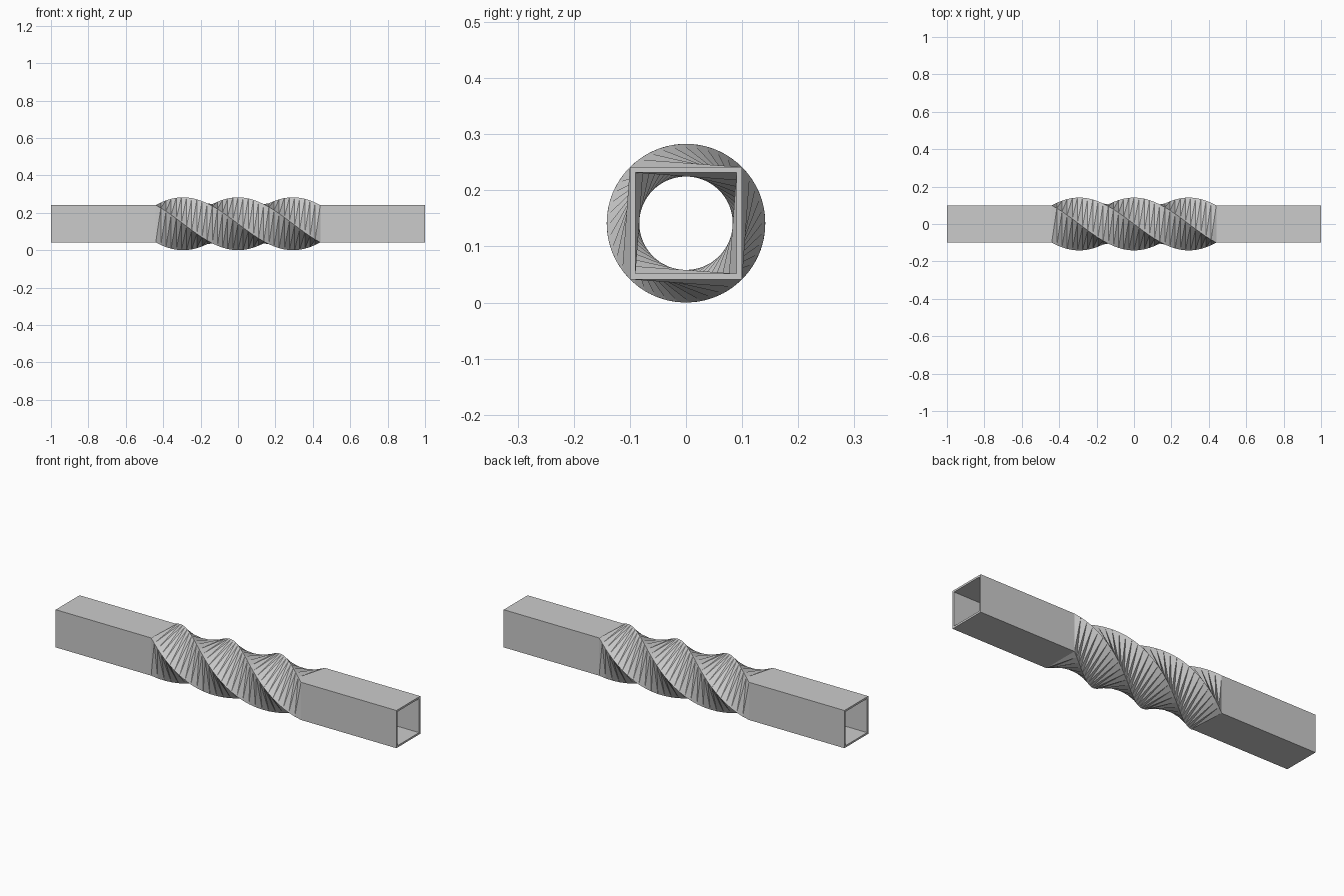
import bpy, bmesh
from math import cos, sin, radians, sqrt

if "Cube" in bpy.data.objects:
    bpy.data.objects.remove(bpy.data.objects["Cube"])

STEPS = 32            # slices along the twisted stretch
TWIST = radians(270)
X_TWIST = 0.44        # half length of the twisted stretch
R_OUT, R_IN = 0.10 * sqrt(2), 0.09 * sqrt(2)
Z_MID = 0.1414

bm = bmesh.new()


def ring(x, turn, r):
    """Square cross-section turned about the tube axis."""
    angles = [radians(45 + 90 * i) + turn for i in range(4)]
    return [bm.verts.new((x, r * cos(a), Z_MID + r * sin(a))) for a in angles]


def wall(r, inside):
    """One square skin: straight end, twisted middle, straight end."""
    stations = [(-1.0, 0.0)]
    for k in range(STEPS + 1):
        t = k / STEPS
        stations.append((X_TWIST * (2 * t - 1), TWIST * t))
    stations.append((1.0, TWIST))
    rings = [ring(x, a, r) for x, a in stations]
    for p, q in zip(rings, rings[1:]):
        straight = p is rings[0] or q is rings[-1]
        for i in range(4):
            j = (i + 1) % 4
            if straight:
                bm.faces.new((p[i], p[j], q[j], q[i]))
            elif inside:
                bm.faces.new((p[i], p[j], q[j]))
                bm.faces.new((p[i], q[j], q[i]))
            else:
                bm.faces.new((p[i], p[j], q[i]))
                bm.faces.new((p[j], q[j], q[i]))
    return rings[0], rings[-1]


# Outer and inner skins
outer_ends = wall(R_OUT, False)
inner_ends = wall(R_IN, True)

# Rims closing the wall thickness at both ends
for o, n in zip(outer_ends, inner_ends):
    for i in range(4):
        j = (i + 1) % 4
        bm.faces.new((o[i], o[j], n[j], n[i]))

bmesh.ops.recalc_face_normals(bm, faces=bm.faces)
mesh = bpy.data.meshes.new("twisted_square_tube")
bm.to_mesh(mesh)
bm.free()
tube = bpy.data.objects.new("twisted_square_tube", mesh)
bpy.context.collection.objects.link(tube)
